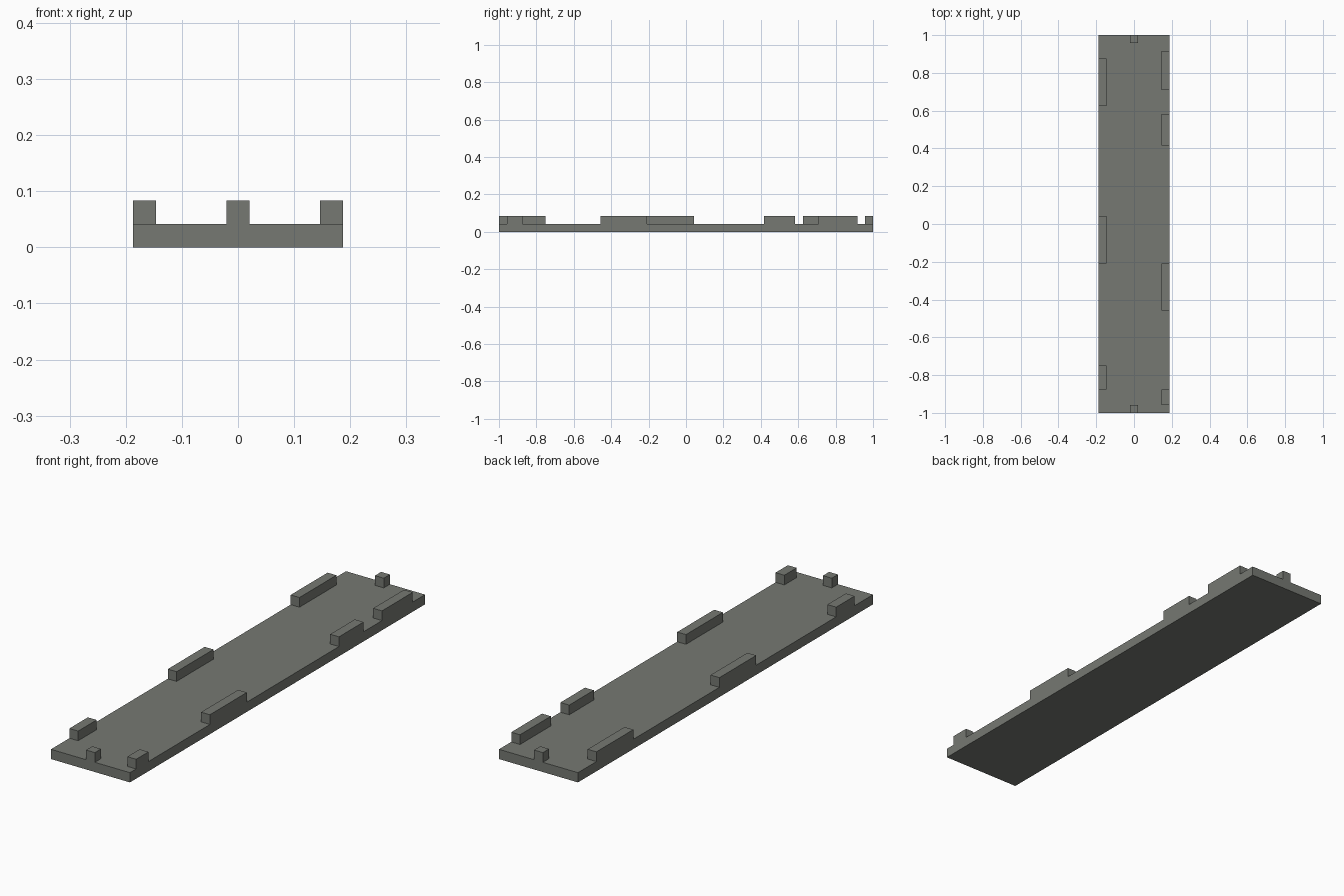
import bpy
import bmesh
from mathutils import Matrix, Vector

cube = bpy.data.objects.get("Cube")
if cube:
    bpy.data.objects.remove(cube, do_unlink=True)

U = 1 / 24            # one grid module
HALF_W, HALF_L = 4.5, 24

stone = bpy.data.materials.new("grey stone")
stone.use_nodes = True
colour = (0.18, 0.19, 0.17, 1)
stone.diffuse_color = colour
stone.node_tree.nodes["Principled BSDF"].inputs["Base Color"].default_value = colour


def box(name, x, y, z):
    """Box from (min, max) ranges given in modules."""
    size = [(r[1] - r[0]) * U for r in (x, y, z)]
    centre = Vector([(r[0] + r[1]) / 2 * U for r in (x, y, z)])
    bm = bmesh.new()
    bmesh.ops.create_cube(bm, size=1, matrix=Matrix.Translation(centre) @ Matrix.Diagonal((*size, 1)))
    mesh = bpy.data.meshes.new(name)
    bm.to_mesh(mesh)
    bm.free()
    mesh.materials.append(stone)
    obj = bpy.data.objects.new(name, mesh)
    bpy.context.collection.objects.link(obj)


# Base slab
box("base_slab", (-HALF_W, HALF_W), (-HALF_L, HALF_L), (0, 1))

# Raised edge blocks, spaced irregularly along each long side
edges = {
    "right": ((-HALF_W, 1 - HALF_W), [(-21, -18), (-5, 1), (15, 21)]),
    "left": ((HALF_W - 1, HALF_W), [(-23, -21), (-11, -5), (10, 14), (17, 22)]),
}
for side, (x, spans) in edges.items():
    for i, span in enumerate(spans, 1):
        box(f"{side}_edge_block_{i}", x, span, (1, 2))

# Small block in the middle of each end
box("front_end_block", (-0.5, 0.5), (-HALF_L, 1 - HALF_L), (1, 2))
box("back_end_block", (-0.5, 0.5), (HALF_L - 1, HALF_L), (1, 2))
